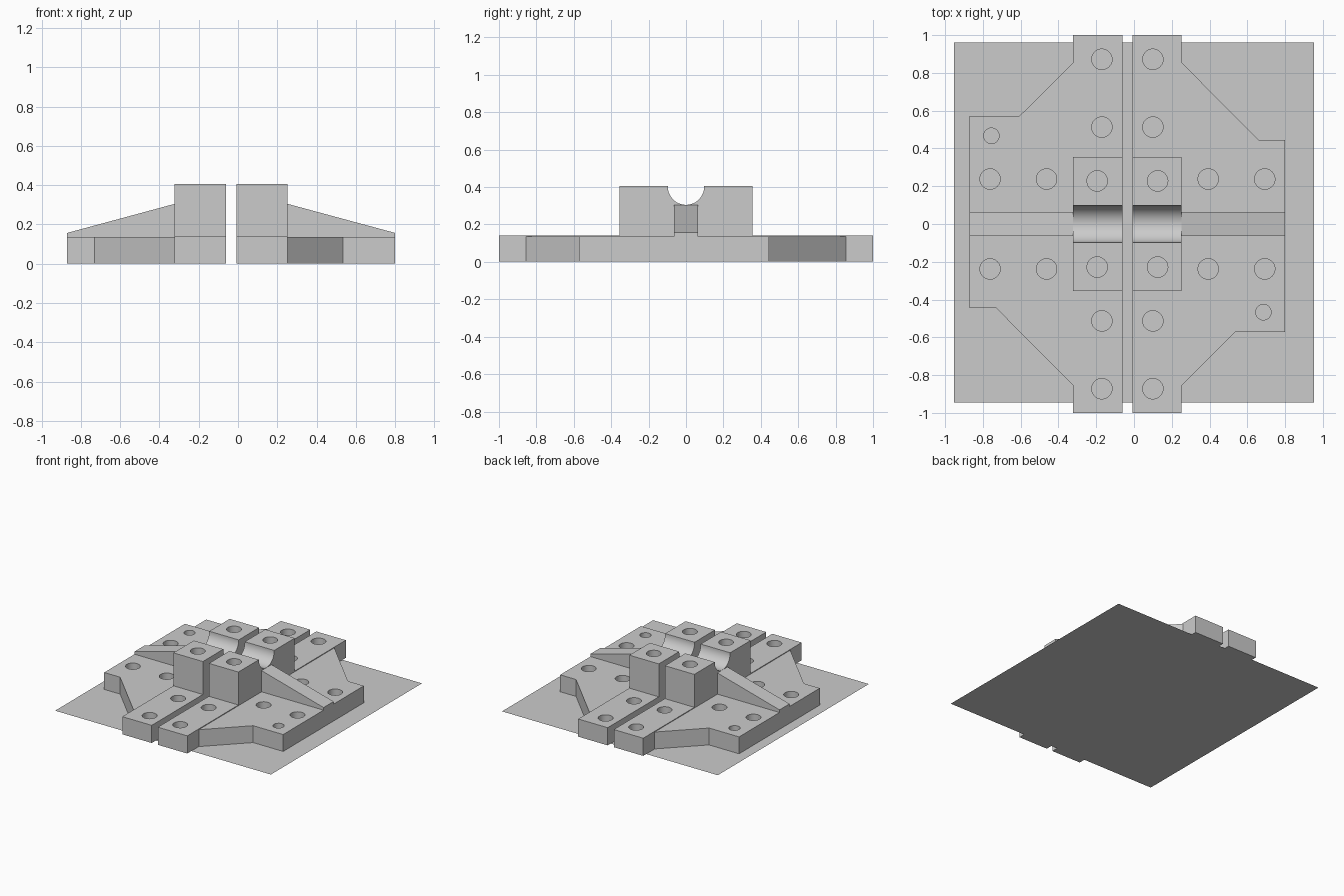
import bpy, bmesh, math
from mathutils import Matrix, Vector

if "Cube" in bpy.data.objects:
    bpy.data.objects.remove(bpy.data.objects["Cube"], do_unlink=True)

grey = bpy.data.materials.new("plain grey")
grey.use_nodes = True
colour = (0.6, 0.6, 0.6, 1)
grey.diffuse_color = colour
grey.node_tree.nodes["Principled BSDF"].inputs["Base Color"].default_value = colour

BOTTOM, WING_TOP, RAIL_TOP, BLOCK_TOP = 0.001, 0.136, 0.142, 0.405
MID = -0.035                      # the halves are half-turn copies about x = MID
OUTER, RAIL, INNER = -0.87, -0.322, -0.062
TURN = (Matrix.Translation((MID, 0, 0)) @ Matrix.Rotation(math.pi, 4, 'Z')
        @ Matrix.Translation((-MID, 0, 0)))


def finish(name, bm):
    bmesh.ops.recalc_face_normals(bm, faces=bm.faces)
    mesh = bpy.data.meshes.new(name)
    bm.to_mesh(mesh)
    bm.free()
    mesh.materials.append(grey)
    ob = bpy.data.objects.new(name, mesh)
    bpy.context.collection.objects.link(ob)
    return ob


def prism(name, points, sweep):
    """Extrude a closed outline along the sweep vector."""
    bm = bmesh.new()
    face = bm.faces.new([bm.verts.new(p) for p in points])
    new = bmesh.ops.extrude_face_region(bm, geom=[face])["geom"]
    moved = [v for v in new if isinstance(v, bmesh.types.BMVert)]
    bmesh.ops.translate(bm, verts=moved, vec=Vector(sweep))
    return finish(name, bm)


def select_only(ob):
    bpy.ops.object.select_all(action='DESELECT')
    ob.select_set(True)
    bpy.context.view_layer.objects.active = ob


def drill(ob, holes):
    """Cut vertical through holes given as (x, y, radius)."""
    bm = bmesh.new()
    for x, y, r in holes:
        bmesh.ops.create_cone(bm, cap_ends=True, segments=40, radius1=r, radius2=r,
                              depth=2, matrix=Matrix.Translation((x, y, 0)))
    cutter = finish("hole_cutter", bm)
    cutter.hide_render = True
    mod = ob.modifiers.new("holes", 'BOOLEAN')
    mod.object, mod.operation, mod.solver = cutter, 'DIFFERENCE', 'EXACT'
    select_only(ob)
    bpy.ops.object.modifier_apply(modifier=mod.name)
    bpy.data.objects.remove(cutter, do_unlink=True)


# Ground sheet
bm = bmesh.new()
bmesh.ops.create_grid(bm, x_segments=1, y_segments=1, size=0.953,
                      matrix=Matrix.Translation((0, 0.007, 0)))
finish("base_sheet", bm)

# Rail with raised block and round groove
groove = 0.097
arc = [(groove * math.cos(a), BLOCK_TOP - 0.003 - groove * math.sin(a))
       for a in (math.pi * i / 32 for i in range(33))]
arc[0], arc[-1] = (groove, BLOCK_TOP), (-groove, BLOCK_TOP)
right_side = [(1, BOTTOM), (1, RAIL_TOP), (0.355, RAIL_TOP), (0.355, BLOCK_TOP)]
profile = right_side + arc + [(-y, z) for y, z in reversed(right_side)]
rail = prism("rail_and_block", [(RAIL, y, z) for y, z in profile], (INNER - RAIL, 0, 0))

# Side wing plate
outline = [(OUTER, -0.445), (-0.73, -0.445), (RAIL, -0.855),
           (RAIL, 0.855), (-0.605, 0.573), (OUTER, 0.573)]
wing = prism("wing_plate", [(x, y, BOTTOM) for x, y in outline],
             (0, 0, WING_TOP - BOTTOM))

# Sloping rib
rib = prism("rib", [(OUTER, -0.063, WING_TOP), (RAIL, -0.063, WING_TOP),
                    (RAIL, -0.063, 0.305), (OUTER, -0.063, 0.157)], (0, 0.126, 0))

# Bolt holes and locating hole
BOLT = 0.054
drill(rail, [(x, s * y, BOLT) for s in (-1, 1)
             for x, y in ((-0.17, 0.872), (-0.17, 0.513), (-0.195, 0.228))])
drill(wing, [(x, s * 0.238, BOLT) for s in (-1, 1) for x in (-0.762, -0.463)]
      + [(-0.755, 0.467, 0.041)])

# Smooth curved walls and add the opposite half
for part in (rail, wing, rib):
    select_only(part)
    bpy.ops.object.shade_smooth_by_angle(angle=math.radians(30))
    twin = part.copy()
    twin.data = part.data.copy()
    twin.data.transform(TURN)
    bpy.context.collection.objects.link(twin)
    twin.name = "left_" + part.name
    part.name = "right_" + part.name
